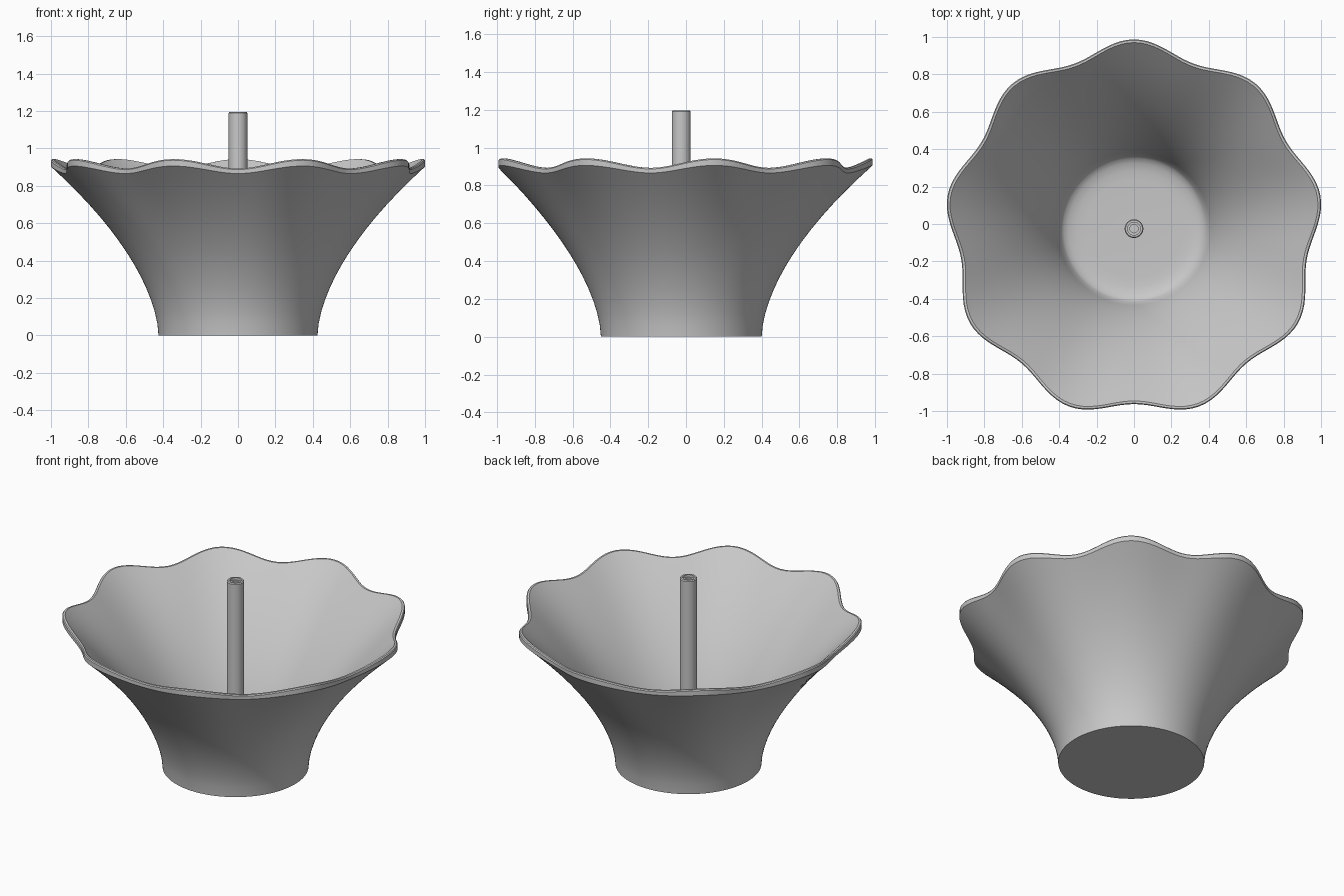
import bpy
import bmesh
import math

if "Cube" in bpy.data.objects:
    bpy.data.objects.remove(bpy.data.objects["Cube"], do_unlink=True)

CENTRE_Y = -0.025
LOBES = 9
STEPS = 14  # rows along each wall

grey = bpy.data.materials.new("plain grey")
grey.use_nodes = True
colour = (0.58, 0.58, 0.58, 1)
grey.diffuse_color = colour
grey.node_tree.nodes["Principled BSDF"].inputs["Base Color"].default_value = colour


def lathe(name, profile, sides):
    """Spin rows of (radius, height, radial wave, height wave); cap both ends."""
    bm = bmesh.new()
    rings = []
    for r, z, wave_r, wave_z in profile:
        ring = []
        for i in range(sides):
            a = math.tau * i / sides + math.pi / 2
            wave = math.cos(LOBES * (a - math.pi / 2))
            rad = r + wave_r * wave
            ring.append(bm.verts.new((rad * math.cos(a), rad * math.sin(a) + CENTRE_Y,
                                      z + wave_z * wave)))
        rings.append(ring)
    for low, high in zip(rings, rings[1:]):
        for i in range(sides):
            j = (i + 1) % sides
            bm.faces.new((low[i], low[j], high[j], high[i]))
    bm.faces.new(rings[0][::-1])
    bm.faces.new(rings[-1])
    bmesh.ops.recalc_face_normals(bm, faces=bm.faces)
    mesh = bpy.data.meshes.new(name)
    bm.to_mesh(mesh)
    bm.free()
    mesh.materials.append(grey)
    obj = bpy.data.objects.new(name, mesh)
    bpy.context.collection.objects.link(obj)
    bpy.ops.object.select_all(action="DESELECT")
    obj.select_set(True)
    bpy.context.view_layer.objects.active = obj
    bpy.ops.object.shade_smooth_by_angle(angle=math.radians(32))
    return obj


# Flared outer wall, with the scallops fading in towards the rim
bowl = []
for k in range(STEPS + 1):
    t = k / STEPS
    bowl.append((0.425 + 0.55 * t ** 1.7, 0.886 * t, 0.037 * t ** 4, 0.02 * t ** 4))

# Upright rim edge, then the inner wall back down
bowl.append((0.975, 0.912, 0.037, 0.025))
bowl.append((0.97, 0.918, 0.037, 0.025))
for k in range(STEPS + 1):
    t = 1 - 0.88 * k / STEPS
    bowl.append((0.37 + 0.588 * t ** 1.6, 0.918 * t, 0.037 * t ** 4, 0.025 * t ** 4))

# Rounded corner and flat inner floor
for r, z in ((0.375, 0.094), (0.35, 0.081), (0.31, 0.073), (0.26, 0.07), (0.05, 0.07)):
    bowl.append((r, z, 0, 0))
lathe("flared_bowl", bowl, 180)

# Hollow central stem with a stepped bore
stem = [(0.05, 0.06), (0.05, 1.19), (0.045, 1.196), (0.034, 1.196),
        (0.034, 1.18), (0.022, 1.18), (0.022, 1.12)]
lathe("centre_stem", [(r, z, 0, 0) for r, z in stem], 40)
